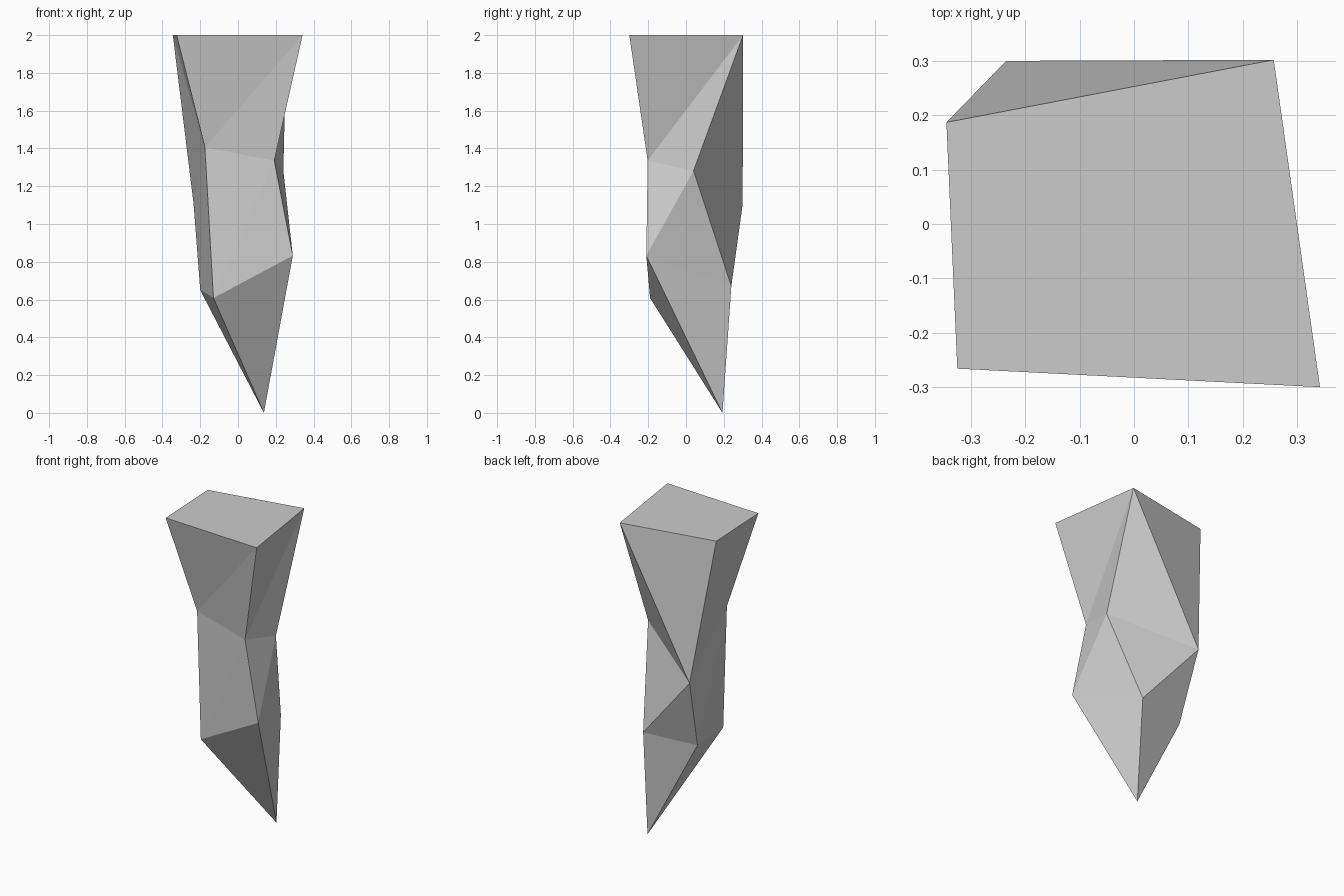
import bpy, bmesh

if "Cube" in bpy.data.objects:
    bpy.data.objects.remove(bpy.data.objects["Cube"])

# Four-sided cross-sections from top to bottom, each front-left, front-right, back-right, back-left
RINGS = [
    [(-0.325, -0.266, 2.0), (0.342, -0.30, 2.0), (0.257, 0.302, 2.0), (-0.345, 0.187, 2.0)],
    [(-0.175, -0.163, 1.405), (0.192, -0.203, 1.335), (0.24, 0.04, 1.282), (-0.235, 0.30, 1.105)],
    [(-0.13, -0.19, 0.608), (0.29, -0.21, 0.832), (0.135, 0.24, 0.67), (-0.20, 0.17, 0.65)],
]
TIP = (0.137, 0.193, 0.0)

stone = bpy.data.materials.new("grey stone")
stone.diffuse_color = (0.6, 0.6, 0.6, 1)
stone.use_nodes = True
stone.node_tree.nodes["Principled BSDF"].inputs["Base Color"].default_value = stone.diffuse_color

bm = bmesh.new()
rings = [[bm.verts.new(p) for p in ring] for ring in RINGS]
tip = bm.verts.new(TIP)

# Flat top
bm.faces.new(rings[0])

# Faceted sides: two triangles per side; the upper back and left sides split the other way
for level, (up, low) in enumerate(zip(rings, rings[1:])):
    for i in range(4):
        j = (i + 1) % 4
        if level == 0 and i >= 2:
            bm.faces.new((up[i], low[i], low[j]))
            bm.faces.new((up[i], low[j], up[j]))
        else:
            bm.faces.new((up[i], low[i], up[j]))
            bm.faces.new((up[j], low[i], low[j]))

# Pointed bottom
for i in range(4):
    bm.faces.new((rings[2][i], tip, rings[2][(i + 1) % 4]))

bmesh.ops.recalc_face_normals(bm, faces=bm.faces)
mesh = bpy.data.meshes.new("stone_shard")
bm.to_mesh(mesh)
bm.free()
mesh.materials.append(stone)
bpy.context.collection.objects.link(bpy.data.objects.new("stone_shard", mesh))
